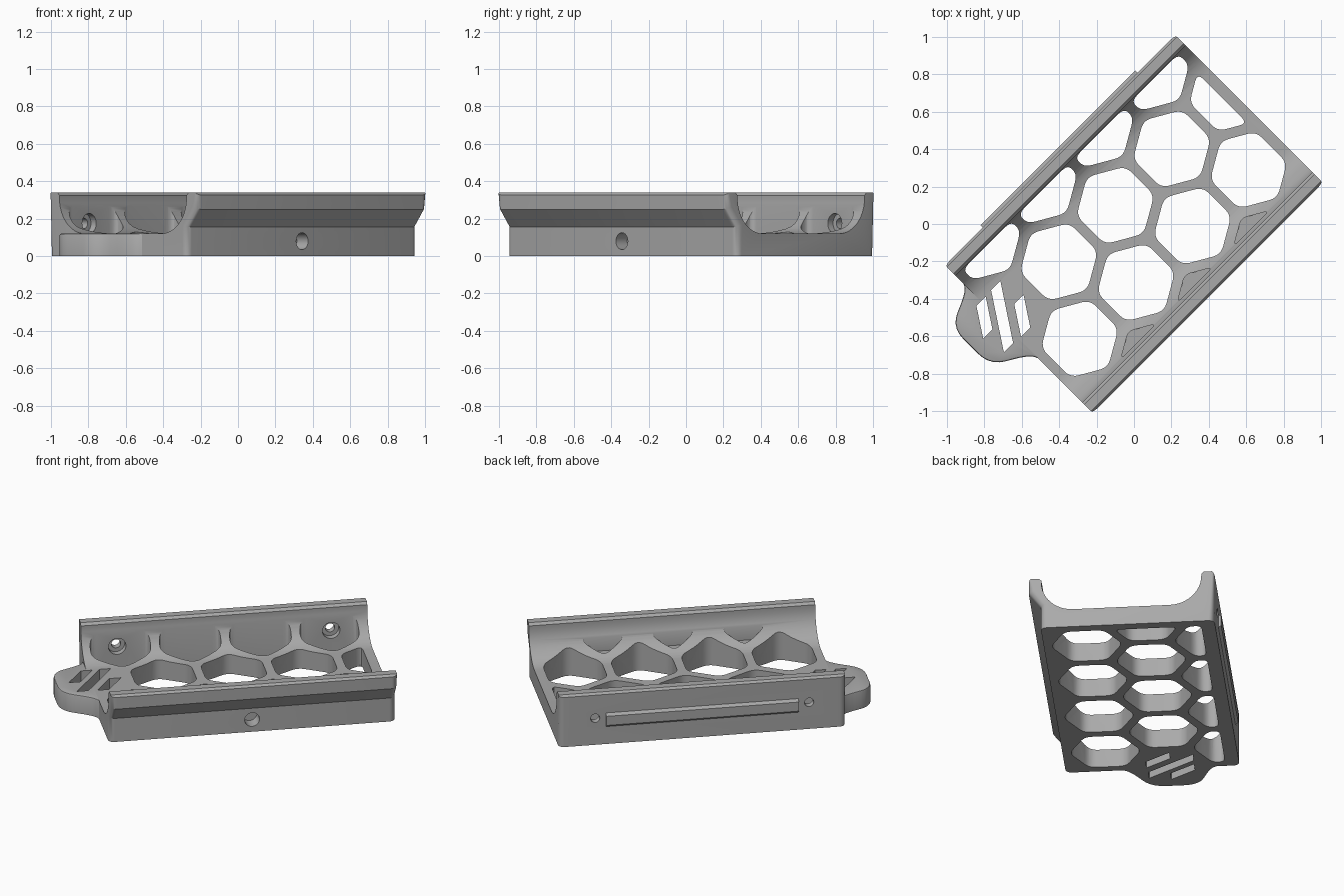
import bpy, bmesh, math
from mathutils import Vector, Matrix

cube = bpy.data.objects.get("Cube")
if cube:
    bpy.data.objects.remove(cube, do_unlink=True)

grey = bpy.data.materials.new("plain grey")
grey.use_nodes = True
grey.diffuse_color = (0.4, 0.4, 0.4, 1)
grey.node_tree.nodes["Principled BSDF"].inputs["Base Color"].default_value = (0.4, 0.4, 0.4, 1)

# Everything is laid out with x along the tray, then turned by TURN
TURN = Matrix.Rotation(math.pi / 4, 4, "Z")
HALF_LEN, HALF_WID, WALL_IN = 0.87, 0.558, 0.48
FLOOR, TOP = 0.12, 0.34


def to_object(bm, name):
    bmesh.ops.recalc_face_normals(bm, faces=bm.faces)
    mesh = bpy.data.meshes.new(name)
    bm.to_mesh(mesh)
    bm.free()
    mesh.materials.append(grey)
    ob = bpy.data.objects.new(name, mesh)
    bpy.context.collection.objects.link(ob)
    return ob


def extrude(points, offset):
    bm = bmesh.new()
    face = bm.faces.new([bm.verts.new(p) for p in points])
    out = bmesh.ops.extrude_face_region(bm, geom=[face])
    moved = [g for g in out["geom"] if isinstance(g, bmesh.types.BMVert)]
    bmesh.ops.translate(bm, verts=moved, vec=offset)
    return bm


def prism(name, outline, z0, z1):
    return to_object(extrude([(p.x, p.y, z0) for p in outline], (0, 0, z1 - z0)), name)


def clip(poly, axis, sign, limit):
    """Keep the part of a convex polygon where sign * p[axis] <= limit."""
    out = []
    for a, b in zip(poly, poly[1:] + poly[:1]):
        da, db = sign * a[axis] - limit, sign * b[axis] - limit
        if da <= 0:
            out.append(a)
        if da * db < 0:
            out.append(a.lerp(b, da / (da - db)))
    return out


def rounded(poly, size, steps=5):
    out = []
    for i, p in enumerate(poly):
        a, b = poly[i - 1] - p, poly[(i + 1) % len(poly)] - p
        a = a.normalized() * min(size, a.length * 0.42)
        b = b.normalized() * min(size, b.length * 0.42)
        for k in range(steps + 1):
            t = k / steps
            out.append(p + a * (1 - t) ** 2 + b * t ** 2)
    return out


def hexagon(u, v, radius=0.215):
    poly = [Vector((u + radius * math.sin(k * math.pi / 3),
                    v + radius * math.cos(k * math.pi / 3))) for k in range(6)]
    poly = clip(poly, 0, 1, 0.81)
    poly = clip(poly, 0, -1, 0.82)
    poly = clip(poly, 1, 1, 0.475)
    return clip(poly, 1, -1, 0.46)


def bore(name, u, v0, v1, z, radius):
    bm = bmesh.new()
    place = Matrix.Translation((u, (v0 + v1) / 2, z)) @ Matrix.Rotation(math.pi / 2, 4, "X")
    bmesh.ops.create_cone(bm, cap_ends=True, segments=32, radius1=radius, radius2=radius,
                          depth=abs(v1 - v0), matrix=place)
    return to_object(bm, name)


def combine(target, tool, operation):
    mod = target.modifiers.new("combine", "BOOLEAN")
    mod.operation, mod.solver, mod.object = operation, "EXACT", tool
    with bpy.context.temp_override(object=target, active_object=target):
        bpy.ops.object.modifier_apply(modifier=mod.name)
    bpy.data.objects.remove(tool, do_unlink=True)


# Tray body: cradle cross-section with curved inner corners and one overhanging side
curve = 0.19
centre = WALL_IN - curve
arc = [(centre + curve * math.cos(k * math.pi / 24), FLOOR + curve - curve * math.sin(k * math.pi / 24))
       for k in range(13)]
lip = [(HALF_WID, 0.327), (0.545, TOP), (0.495, TOP), (WALL_IN, 0.325)]
side = lip + arc
section = [(-0.485, 0), (HALF_WID, 0)] + side + [(-v, z) for v, z in reversed(side)]
section += [(-HALF_WID, 0.25), (-0.485, 0.155)]
bm = extrude([(-HALF_LEN, v, z) for v, z in section], (2 * HALF_LEN, 0, 0))
corners = []
for e in bm.edges:
    a, b = (vert.co for vert in e.verts)
    if abs(a.x - b.x) < 0.001 and abs(a.y + b.y) > 0.95 and abs(a.z - b.z) > 0.05:
        corners.append(e)
bmesh.ops.bevel(bm, geom=corners, offset=0.035, segments=5, profile=0.5, affect="EDGES")
tray = to_object(bm, "tray")

# End tab with rounded corners
tab_outline = [(-0.76, 0.46), (-0.86, 0.44), (-0.89, 0.38), (-1.08, 0.30), (-1.08, 0.01),
               (-0.89, -0.10), (-0.86, -0.17), (-0.76, -0.17)]
outline = rounded([Vector(p) for p in tab_outline], 0.09)
bm = extrude([(p.x, p.y, 0) for p in outline], (0, 0, FLOOR))
rim = [e for e in bm.edges if all(v.co.z > FLOOR - 0.001 for v in e.verts)]
bmesh.ops.bevel(bm, geom=rim, offset=0.01, segments=2, profile=0.5, affect="EDGES")
combine(tray, to_object(bm, "end_tab"), "UNION")

# Honeycomb openings, plus blind pockets under the overhanging side
PITCH = 0.427
ROW = PITCH * 0.866
cells = [(PITCH * k, 0.141) for k in (-1, 0, 1, 2)]
for v in (0.141 + ROW, 0.141 - ROW):
    cells += [(PITCH * (k + 0.5), v) for k in (-2, -1, 0, 1)]
for u, v in cells:
    combine(tray, prism("cell_cutter", rounded(hexagon(u, v), 0.045), -0.1, 0.5), "DIFFERENCE")
for k in (-1, 0, 1):
    pocket = rounded(hexagon(PITCH * k, 0.141 - 2 * ROW), 0.03)
    combine(tray, prism("pocket_cutter", pocket, 0.135, 0.5), "DIFFERENCE")

# Three slanted slots through the tab
slant, across = Vector((-0.55, -0.834)), Vector((0.035, 0))
for u, v, half in ((-0.919, 0.212, 0.09), (-0.849, 0.148, 0.17), (-0.769, 0.076, 0.09)):
    c, s = Vector((u, v)), slant * half
    combine(tray, prism("slot_cutter", [c + s + across, c + s - across, c - s - across, c - s + across],
                        -0.1, 0.3), "DIFFERENCE")

# Counterbored screw holes in the tall side, one blind hole in the other
for u in (-0.65, 0.65):
    combine(tray, bore("screw_head_cutter", u, 0.40, 0.515, 0.175, 0.053), "DIFFERENCE")
    combine(tray, bore("screw_cutter", u, 0.45, 0.6, 0.175, 0.028), "DIFFERENCE")
combine(tray, bore("blind_hole_cutter", 0, -0.6, -0.40, 0.08, 0.045), "DIFFERENCE")

# Raised rail on the outside of the tall side, with sloped edges
rail_section = [(0.55, 0.115), (HALF_WID, 0.115), (0.575, 0.13), (0.575, 0.19), (HALF_WID, 0.205), (0.55, 0.205)]
rail = to_object(extrude([(-0.585, v, z) for v, z in rail_section], (1.17, 0, 0)), "side_rail")

for ob in (tray, rail):
    ob.data.transform(TURN)
    bpy.ops.object.select_all(action="DESELECT")
    ob.select_set(True)
    bpy.context.view_layer.objects.active = ob
    bpy.ops.object.shade_smooth_by_angle(angle=math.radians(30))
